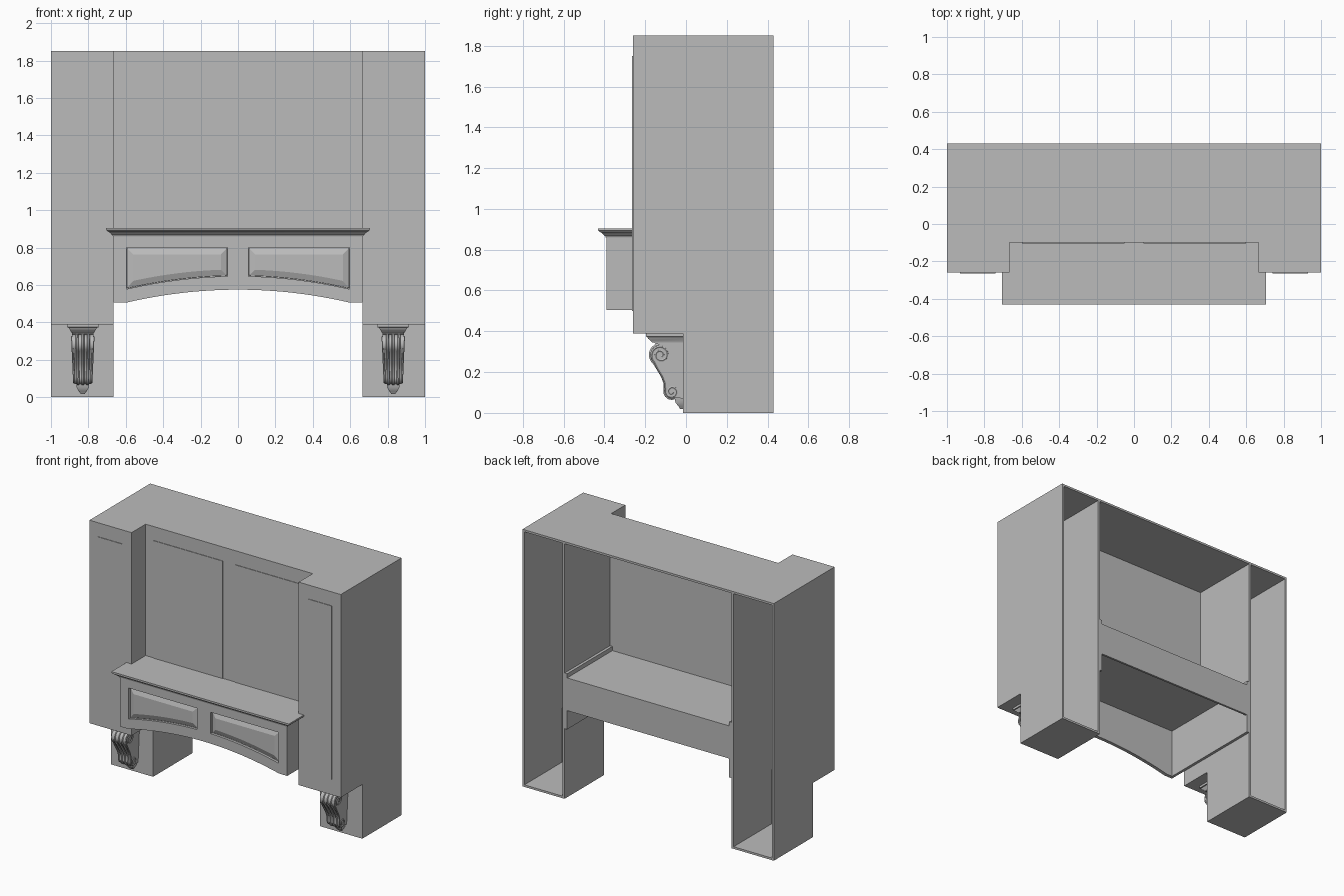
import bpy, bmesh
from math import sin, cos, radians

cube = bpy.data.objects.get("Cube")
if cube:
    bpy.data.objects.remove(cube)

paint = bpy.data.materials.new("plain_grey")
paint.use_nodes = True
GREY = (0.5, 0.5, 0.5, 1)
paint.diffuse_color = GREY
for node in paint.node_tree.nodes:
    if node.type == 'BSDF_PRINCIPLED':
        node.inputs["Base Color"].default_value = GREY


def finish(name, bm):
    bmesh.ops.recalc_face_normals(bm, faces=bm.faces)
    mesh = bpy.data.meshes.new(name)
    bm.to_mesh(mesh)
    bm.free()
    mesh.materials.append(paint)
    ob = bpy.data.objects.new(name, mesh)
    bpy.context.collection.objects.link(ob)
    return ob


def activate(ob):
    bpy.ops.object.select_all(action='DESELECT')
    ob.select_set(True)
    bpy.context.view_layer.objects.active = ob


def smooth(ob):
    activate(ob)
    bpy.ops.object.shade_smooth_by_angle(angle=radians(35))


def skin(name, rings):
    """Join equal point rings and cap both ends."""
    bm = bmesh.new()
    loops = [[bm.verts.new(p) for p in ring] for ring in rings]
    n = len(loops[0])
    for a, b in zip(loops, loops[1:]):
        for i in range(n):
            j = (i + 1) % n
            bm.faces.new((a[i], a[j], b[j], b[i]))
    bm.faces.new(loops[0])
    bm.faces.new(loops[-1])
    return finish(name, bm)


def box(name, x0, x1, y0, y1, z0, z1):
    return stack(name, [((x0 + x1) / 2, (x1 - x0) / 2, y0, y1, z) for z in (z0, z1)])


def stack(name, levels):
    """Rectangles (centre x, half width, front, back, z) lofted upward."""
    return skin(name, [[(c - h, f, z), (c + h, f, z), (c + h, b, z), (c - h, b, z)]
                       for c, h, f, b, z in levels])


def tube(name, points, radius):
    cu = bpy.data.curves.new(name, 'CURVE')
    cu.dimensions = '3D'
    cu.bevel_depth = radius
    cu.bevel_resolution = 1
    cu.use_fill_caps = True
    sp = cu.splines.new('POLY')
    sp.points.add(len(points) - 1)
    for p, co in zip(sp.points, points):
        p.co = (*co, 1)
    cu.materials.append(paint)
    ob = bpy.data.objects.new(name, cu)
    bpy.context.collection.objects.link(ob)
    activate(ob)
    bpy.ops.object.convert(target='MESH')
    smooth(bpy.context.object)


def arc(cy, cz, r0, r1, a0, a1, n):
    out = []
    for i in range(n + 1):
        t = i / n
        a, r = radians(a0 + (a1 - a0) * t), r0 + (r1 - r0) * t
        out.append((cy + r * cos(a), cz + r * sin(a)))
    return out


# Main dimensions
IN, BACK, FRONT, TOP, T = 0.665, 0.43, -0.26, 1.85, 0.015
HOOD, SHELF = -0.39, 0.905

# Hollow columns, open at the back
side_profile = [(BACK, 0), (-0.015, 0), (-0.015, 0.39), (FRONT, 0.39), (FRONT, TOP), (BACK, TOP)]
for s, side in ((1, "left"), (-1, "right")):
    col = skin(side + "_column", [[(s * x, y, z) for y, z in side_profile] for x in (IN, 1)])
    bm = bmesh.new()
    bm.from_mesh(col.data)
    rear = [f for f in bm.faces if all(v.co.y > BACK - 0.001 for v in f.verts)]
    bmesh.ops.delete(bm, geom=rear, context='FACES')
    bm.to_mesh(col.data)
    bm.free()
    mod = col.modifiers.new("wall", 'SOLIDIFY')
    mod.thickness = T
    mod.offset = -1
    mod.use_even_offset = True
    # Thin applied panels
    a, b = sorted((s * 0.74, s * 0.93))
    box(side + "_column_plate", a, b, FRONT - 0.004, FRONT, 0.5, 1.75)
    a, b = sorted((s * 0.05, s * 0.6))
    box(side + "_wall_plate", a, b, -0.104, -0.1, SHELF, 1.75)
    # Hood side and shelf rail
    a, b = sorted((s * (IN - 0.02), s * IN))
    box(side + "_hood_side", a, b, HOOD + 0.025, BACK, 0.505, 0.86)
    box(side + "_shelf_rail", a, b, -0.085, BACK, 0.875, SHELF)

# Centre carcass
box("top_panel", -IN, IN, -0.1, BACK, TOP - T, TOP)
box("recessed_wall", -IN, IN, -0.1, -0.1 + T, 0.875, TOP - T)
box("shelf_floor", -IN, IN, HOOD + 0.025, BACK, 0.86, 0.875)
box("shelf_top", -IN, IN, FRONT, -0.1, 0.875, SHELF)
box("rear_rail", -IN + 0.02, IN - 0.02, BACK - T, BACK, 0.64, 0.86)


# Arched front board
def arch(x):
    return 0.505 + 0.07 * (1 - (x / 0.6) ** 2)


steps = 24
bottom = [(-0.6 + 1.2 * i / steps, arch(-0.6 + 1.2 * i / steps)) for i in range(steps + 1)]
outline = [(IN, 0.505), (IN, 0.875), (-IN, 0.875), (-IN, 0.505)] + bottom
board = skin("arched_front", [[(x, y, z) for x, z in outline] for y in (HOOD, HOOD + 0.025)])


def panel_ring(s, inset, y):
    x0, x1 = 0.055 + inset, 0.597 - inset
    ring = [(s * x1, y, 0.8 - inset), (s * x0, y, 0.8 - inset)]
    for i in range(13):
        x = x0 + (x1 - x0) * i / 12
        ring.append((s * x, y, arch(x) + 0.072 + inset))
    return ring


# Sunk openings with raised, bevelled fields
for s, side in ((1, "left"), (-1, "right")):
    cutter = skin("cutter", [panel_ring(s, 0, y) for y in (HOOD - 0.02, HOOD + 0.018)])
    cutter.hide_render = True
    mod = board.modifiers.new("opening", 'BOOLEAN')
    mod.operation = 'DIFFERENCE'
    mod.solver = 'EXACT'
    mod.object = cutter
    activate(board)
    bpy.ops.object.modifier_apply(modifier=mod.name)
    bpy.data.objects.remove(cutter)
    skin(side + "_raised_panel", [panel_ring(s, i, HOOD + d) for i, d in
                                  ((0.002, 0.02), (0.006, 0.016), (0.036, 0.004))])

# Crown moulding around the shelf edge
crown = [(0.004, 0.86), (0.006, 0.867), (0.012, 0.870), (0.018, 0.877), (0.026, 0.884),
         (0.035, 0.888), (0.036, 0.892), (0.041, 0.894), (0.041, SHELF)]
smooth(stack("crown_moulding", [(0, IN + o, HOOD - o, FRONT, z) for o, z in crown]))

# Scrolled corbels
upper = arc(-0.125, 0.285, 0.05, 0.05, 90, 230, 10)
stem = [(-0.137, 0.215), (-0.116, 0.18), (-0.103, 0.145)]
lower = arc(-0.07, 0.105, 0.034, 0.034, 170, 300, 8)
face = [(-0.16, 0.355), (-0.15, 0.338)] + upper + stem + lower
body = [(-0.015, 0.355)] + face + [(-0.015, 0.07)]
scroll = arc(-0.125, 0.285, 0.01, 0.046, -420, 230, 44) + stem + arc(-0.07, 0.105, 0.032, 0.009, 170, 700, 32)


def half(z):
    return 0.042 + 0.045 * z


for s, side in ((1, "left"), (-1, "right")):
    c = s * 0.83
    name = side + "_corbel_"
    smooth(skin(name + "body", [[(c + k * half(z), y, z) for y, z in body] for k in (-1, 1)]))
    cap = [(0.062, -0.165, 0.345), (0.065, -0.175, 0.355), (0.073, -0.187, 0.365),
           (0.076, -0.19, 0.372), (0.083, -0.196, 0.374), (0.083, -0.196, 0.39)]
    smooth(stack(name + "cap", [(c, h, f, -0.015, z) for h, f, z in cap]))
    drop = [(0.011, -0.028, 0.018), (0.02, -0.036, 0.032), (0.032, -0.052, 0.05), (0.034, -0.055, 0.075)]
    smooth(stack(name + "drop", [(c, h, f, -0.015, z) for h, f, z in drop]))
    for k in (-1, 1):
        tube(name + "scroll", [(c + k * half(z), y, z) for y, z in scroll], 0.006)
    for k in (-0.55, 0, 0.55):
        tube(name + "front_bead", [(c + k * half(z), y, z) for y, z in face[2:]], 0.008)
